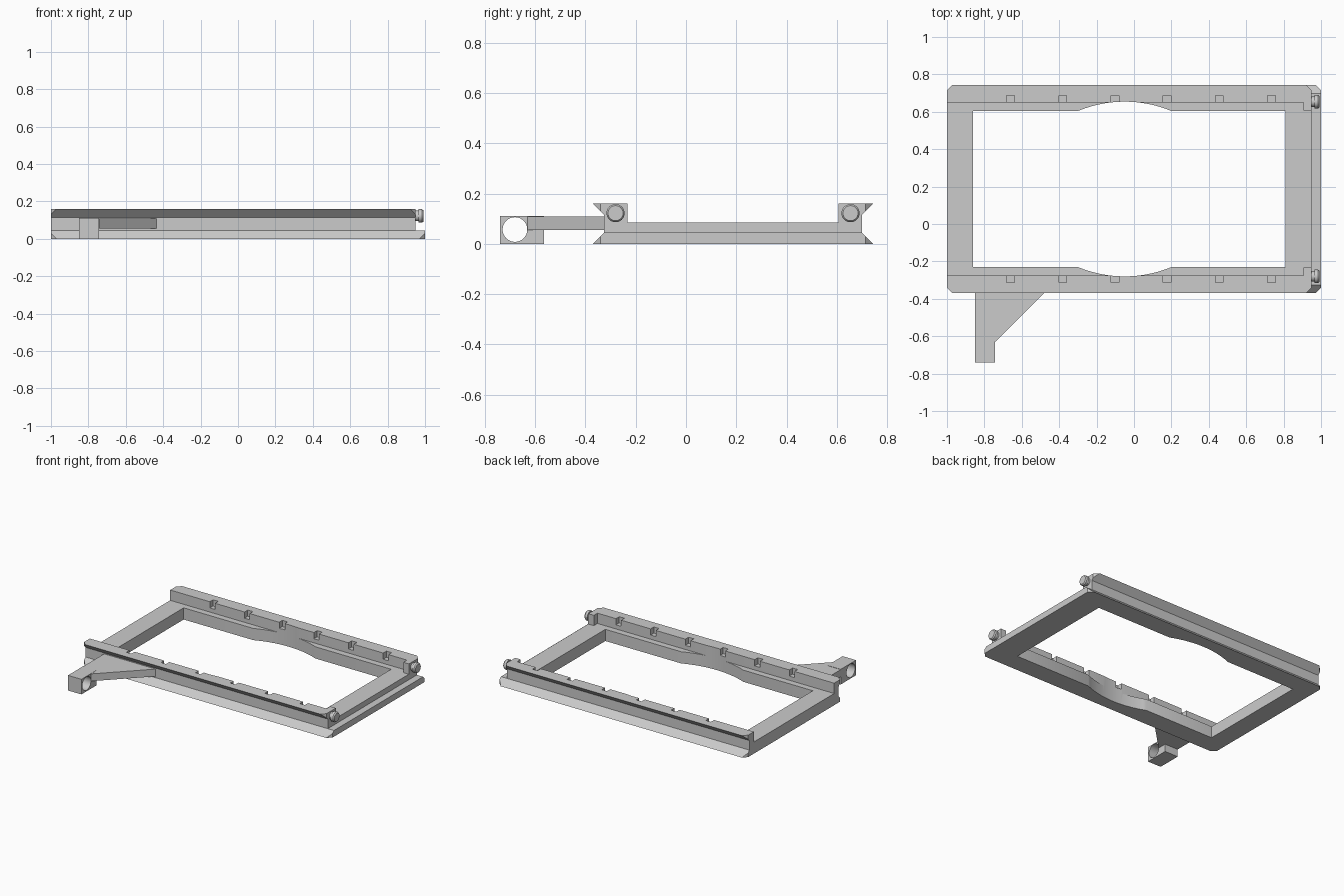
import bpy, bmesh, math
from mathutils import Matrix

if "Cube" in bpy.data.objects:
    bpy.data.objects.remove(bpy.data.objects["Cube"])

MID = 0.187                      # y of the tray's centre line
grey = bpy.data.materials.new("plain grey")
grey.use_nodes = True
COLOUR = (0.6, 0.6, 0.6, 1)
grey.diffuse_color = COLOUR
grey.node_tree.nodes["Principled BSDF"].inputs["Base Color"].default_value = COLOUR


def prism(name, outline, axis, lo, hi):
    """Extrude a 2D outline along x (outline is y, z) or z (outline is x, y)."""
    place = (lambda a, b: (lo, a, b)) if axis == "x" else (lambda a, b: (a, b, lo))
    bm = bmesh.new()
    face = bm.faces.new([bm.verts.new(place(a, b)) for a, b in outline])
    new = bmesh.ops.extrude_face_region(bm, geom=[face])["geom"]
    d = hi - lo
    bmesh.ops.translate(bm, verts=[v for v in new if isinstance(v, bmesh.types.BMVert)],
                        vec=(d, 0, 0) if axis == "x" else (0, 0, d))
    bmesh.ops.recalc_face_normals(bm, faces=bm.faces)
    mesh = bpy.data.meshes.new(name)
    bm.to_mesh(mesh)
    bm.free()
    mesh.materials.append(grey)
    obj = bpy.data.objects.new(name, mesh)
    bpy.context.collection.objects.link(obj)
    return obj


def rect(a0, a1, b0, b1):
    return [(a0, b0), (a1, b0), (a1, b1), (a0, b1)]


def circle(a, b, r, n=48):
    return [(a + r * math.cos(math.tau * i / n), b + r * math.sin(math.tau * i / n))
            for i in range(n)]


def cut(obj, cutter):
    cutter.hide_render = True
    mod = obj.modifiers.new("cut", "BOOLEAN")
    mod.operation, mod.solver, mod.object = "DIFFERENCE", "EXACT", cutter
    bpy.context.view_layer.objects.active = obj
    bpy.ops.object.modifier_apply(modifier=mod.name)
    bpy.data.objects.remove(cutter)


def flip(points):
    """Mirror an x, y outline across the tray's centre line."""
    return [(x, 2 * MID - y) for x, y in points]


# Tray with two dovetail rails, one profile swept along x
half = [(-0.37, 0), (-0.325, 0.045), (-0.325, 0.115), (-0.37, 0.16),
        (-0.275, 0.16), (-0.275, 0.085)]
tray = prism("tray_frame", half + [(2 * MID - y, z) for y, z in reversed(half)],
             "x", -1, 1)

# Low ledge on the left end
cut(tray, prism("ledge_cutter", rect(0.95, 1.1, -0.5, 0.9), "z", 0.045, 0.3))

# Opening, with a shallow arc in each long side
R, CX, HALF_CHORD = 0.65, -0.05, 0.25
edge = -0.23
centre_y = edge + math.sqrt(R * R - HALF_CHORD ** 2)
sweep = math.asin(HALF_CHORD / R)
arc = [(CX + R * math.sin(t), centre_y - R * math.cos(t))
       for t in (sweep * (i / 12 - 1) for i in range(25))]
low = [(-0.86, edge)] + arc + [(0.81, edge)]
cut(tray, prism("opening_cutter", low + flip(low)[::-1], "z", -0.1, 0.3))

# Clipped corners, then notches along the inner rail walls
C = 0.03
for side in (False, True):
    def both(points):
        return flip(points) if side else points
    for x, s, z0 in ((-1, 1, -0.1), (1, -1, -0.1), (0.95, -1, 0.046)):
        tri = [(x + s * 2 * C, -0.37 - C), (x - s * C, -0.37 + 2 * C),
               (x - s * C, -0.37 - C)]
        cut(tray, prism("corner_cutter", both(tri), "z", z0, 0.3))
    for i in range(6):
        x = -0.66 + 0.279 * i
        cut(tray, prism("notch_cutter", both(rect(x - 0.021, x + 0.021, -0.312, -0.26)),
                        "z", 0.115, 0.3))

# Stop blocks and headed pins at the left end of each rail
for label, flipped in (("front", False), ("back", True)):
    block = rect(0.905, 0.95, -0.29, -0.233)
    prism(label + "_stop_block", flip(block) if flipped else block, "z", 0.08, 0.16)
    y = 2 * MID + 0.28 if flipped else -0.28
    bm = bmesh.new()
    for x0, x1, r0, r1 in ((0.94, 0.968, 0.028, 0.028), (0.966, 0.984, 0.036, 0.036),
                           (0.984, 0.992, 0.036, 0.03)):
        turn = Matrix.Translation(((x0 + x1) / 2, y, 0.122)) @ Matrix.Rotation(math.pi / 2, 4, "Y")
        bmesh.ops.create_cone(bm, cap_ends=True, segments=32, radius1=r0, radius2=r1,
                              depth=x1 - x0, matrix=turn)
    mesh = bpy.data.meshes.new(label + "_pin")
    bm.to_mesh(mesh)
    bm.free()
    mesh.materials.append(grey)
    pin = bpy.data.objects.new(label + "_pin", mesh)
    bpy.context.collection.objects.link(pin)

# Side arm with its diagonal brace, and the eyelet block at its tip
prism("side_arm", [(-0.85, -0.57), (-0.74, -0.63), (-0.435, -0.325), (-0.435, -0.32),
                   (-0.85, -0.32)], "z", 0.055, 0.108)
eyelet = prism("eyelet_block", rect(-0.74, -0.565, 0, 0.11), "x", -0.85, -0.742)
cut(eyelet, prism("eyelet_cutter", circle(-0.68, 0.057, 0.049), "x", -1, -0.6))

# Smooth the curved walls and keep the hard edges
bpy.ops.object.select_all(action="DESELECT")
for obj in bpy.context.collection.objects:
    if obj.type == "MESH" and obj.data.materials and obj.data.materials[0] == grey:
        obj.select_set(True)
        bpy.context.view_layer.objects.active = obj
bpy.ops.object.shade_smooth_by_angle(angle=math.radians(30))
